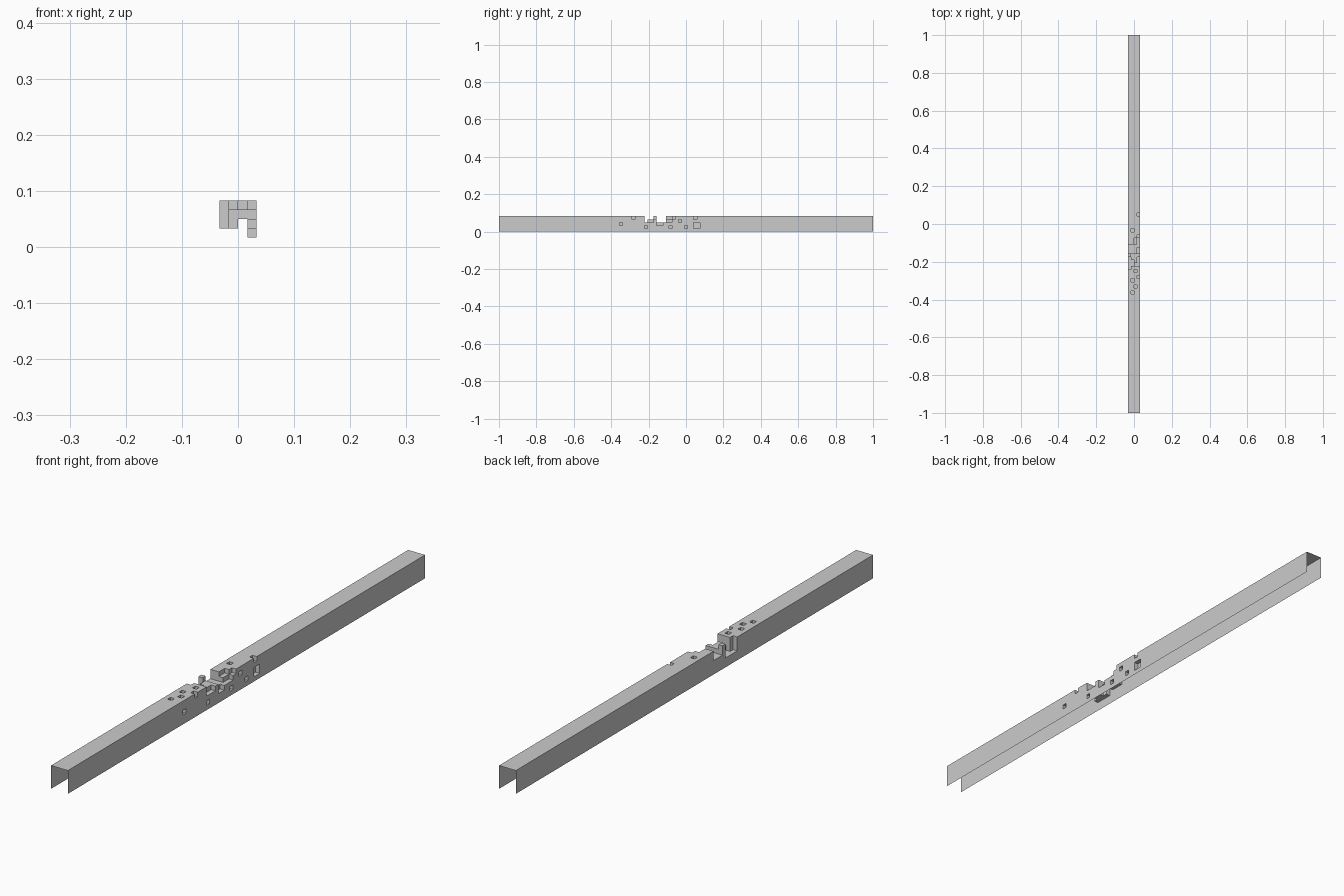
import bpy, bmesh
from mathutils import Vector

if "Cube" in bpy.data.objects:
    bpy.data.objects.remove(bpy.data.objects["Cube"])

V = 2 / 121            # block size: bar is 4 wide, 121 long, 5 high
NX, NZ, HALF = 4, 5, 60
removed = set()


def cut(i0, i1, m0, m1, k0, k1):
    """Chip away a box of blocks (inclusive ranges across, along, up)."""
    for i in range(i0, i1 + 1):
        for m in range(m0, m1 + 1):
            for k in range(k0, k1 + 1):
                removed.add((i, m, k))


# main broken gap through the top, leaving a thin post on the left side
cut(0, 3, -13, -11, 4, 4)
cut(1, 3, -10, -10, 4, 4)
cut(0, 3, -9, -7, 3, 4)
cut(0, 3, -13, -13, 3, 3)
# deep bite in the left side
cut(0, 0, -14, -11, 2, 4)
cut(1, 1, -13, -12, 2, 3)
# chips on the right side of the gap
cut(3, 3, -12, -11, 3, 3)
cut(2, 2, -6, -5, 4, 4)
cut(3, 3, -6, -5, 3, 4)
cut(3, 3, -4, -4, 4, 4)
cut(3, 3, -9, -8, 2, 2)
cut(3, 3, 3, 4, 1, 2)
# single block pits: top, then right side
for i, m in [(1, -22), (2, -20), (1, -18), (3, -17), (2, -15), (1, -2), (3, 3)]:
    removed.add((i, m, 4))
for m, k in [(-21, 2), (-13, 1), (-5, 1), (-2, 3), (0, 1)]:
    removed.add((3, m, k))


def solid(c):
    i, m, k = c
    return 0 <= i < NX and -HALF <= m <= HALF and 0 <= k < NZ and c not in removed


# skin of the bar: sides, top and pit walls; bottom and both ends stay open
bm = bmesh.new()
verts = {}


def corner(p):
    key = tuple(round(a * 2) for a in p)
    if key not in verts:
        verts[key] = bm.verts.new(((p[0] - 1.5) * V, p[1] * V, (p[2] + 0.5) * V))
    return verts[key]


for i in range(NX):
    for m in range(-HALF, HALF + 1):
        for k in range(NZ):
            if not solid((i, m, k)):
                continue
            for axis in range(3):
                for s in (-1, 1):
                    n = [i, m, k]
                    n[axis] += s
                    if solid(tuple(n)) or n[2] < 0 or abs(n[1]) > HALF:
                        continue
                    d = Vector((0, 0, 0))
                    d[axis] = s * 0.5
                    u = Vector((0, 0, 0))
                    u[(axis + 1) % 3] = 0.5
                    w = Vector((0, 0, 0))
                    w[(axis + 2) % 3] = 0.5 * s
                    c = Vector((i, m, k)) + d
                    bm.faces.new([corner(c + a * u + b * w)
                                  for a, b in ((-1, -1), (1, -1), (1, 1), (-1, 1))])

# merge flat areas into large faces
bmesh.ops.dissolve_limit(bm, angle_limit=0.01, verts=bm.verts[:], edges=bm.edges[:])
bmesh.ops.triangulate(bm, faces=[f for f in bm.faces if len(f.verts) > 4])
mesh = bpy.data.meshes.new("damaged_beam")
bm.to_mesh(mesh)
bm.free()
beam = bpy.data.objects.new("damaged_beam", mesh)
bpy.context.collection.objects.link(beam)
